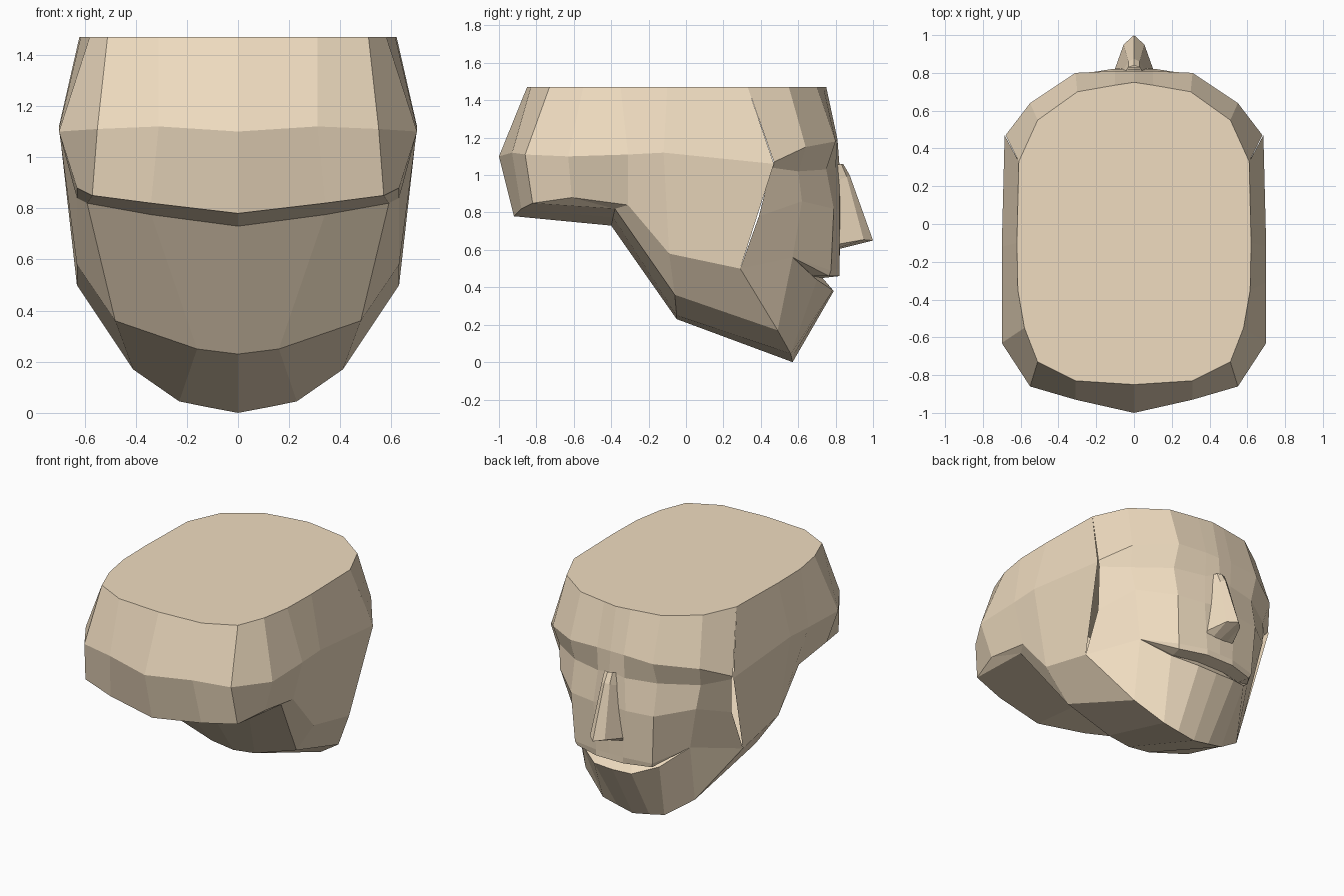
import bpy, bmesh
from mathutils import Vector

if "Cube" in bpy.data.objects:
    bpy.data.objects.remove(bpy.data.objects["Cube"])

skin = bpy.data.materials.new("skin")
skin.diffuse_color = (0.87, 0.72, 0.53, 1)
skin.use_nodes = True
skin.node_tree.nodes["Principled BSDF"].inputs["Base Color"].default_value = skin.diffuse_color
CENTRE = Vector((0, 0.1, 0.85))


def mirrored(name, bm):
    """Clean a half mesh, face it outward and mirror it across x = 0."""
    bmesh.ops.remove_doubles(bm, verts=bm.verts[:], dist=0.002)
    bm.normal_update()
    out = sum(f.normal.dot(f.calc_center_median() - CENTRE) * f.calc_area() for f in bm.faces)
    if out < 0:
        bmesh.ops.reverse_faces(bm, faces=bm.faces[:])
    me = bpy.data.meshes.new(name)
    bm.to_mesh(me)
    bm.free()
    me.materials.append(skin)
    ob = bpy.data.objects.new(name, me)
    bpy.context.collection.objects.link(ob)
    ob.modifiers.new("mirror", 'MIRROR').use_axis[0] = True
    return ob


def patch(name, *rows):
    """Skin a sheet of quads across cross-section rows of equal length."""
    bm = bmesh.new()
    grid = [[bm.verts.new(p) for p in r] for r in rows]
    for a, b in zip(grid, grid[1:]):
        for i in range(len(a) - 1):
            bm.faces.new((a[i], a[i + 1], b[i + 1], b[i]))
    return mirrored(name, bm)


# shared edges
TOP = 1.47
skull_top = [(x, y, TOP) for x, y in ((0, -.85), (.31, -.83), (.51, -.73), (.58, -.55),
                                      (.615, -.35), (.62, -.1), (.61, .33))]
face_top = [(0, .75, TOP), (.1, .735, TOP), (.30, .70, TOP), (.51, .55, TOP), (.61, .33, TOP)]
neck_top = [(0, -.40, .73), (.34, -.39, .775), (.59, -.38, .82)]
jaw_back = (.48, -.06, .36)
jaw_side = (.41, .49, .17)
jaw_hinge = (.63, .29, .50)
mouth_corner = (.43, .57, .56)
lower_lip = [(0, .79, .38), (.14, .785, .385), (.29, .70, .44), mouth_corner]

# skull: back and sides, then the turned-under lower edge
patch("skull",
      skull_top,
      [(0, -1, 1.10), (.31, -.93, 1.12), (.55, -.86, 1.11), (.70, -.63, 1.10),
       (.70, -.31, 1.11), (.70, -.12, 1.12), (.685, .47, 1.06)],
      [(0, -.92, .78), (.34, -.88, .82), (.57, -.82, .85), (.63, -.61, .88),
       (.63, -.31, .84), (.63, -.09, .58), jaw_hinge],
      neck_top + [neck_top[-1], neck_top[-1], jaw_back, jaw_side])

# back of neck and underside of jaw
patch("neck_and_jaw_underside",
      neck_top,
      [(0, -.05, .23), (.16, -.05, .25), jaw_back],
      [(0, .57, 0), (.23, .56, .045), jaw_side])

# chin and front of jaw
patch("chin",
      lower_lip + [jaw_hinge],
      [(0, .57, 0), (.12, .565, .0225), (.23, .56, .045), jaw_side, jaw_hinge])

# face: forehead, brow, eye line, cheek, lip
upper_lip = [(0, .82, .50), (.1, .82, .50), (.29, .775, .49), mouth_corner]
patch("face",
      face_top,
      [(0, .81, 1.19), (.1, .81, 1.19), (.31, .80, 1.18), (.55, .64, 1.15), (.68, .47, 1.07)],
      [(0, .82, 1.06), (.1, .80, 1.03), (.31, .75, 1.03), (.53, .60, 1.02), (.66, .455, 1.04)],
      [(0, .83, .84), (.12, .82, .82), (.31, .79, .82), (.51, .62, .86), (.615, .39, .78)],
      upper_lip + [jaw_hinge])

# mouth: lip edge and slanted opening behind it
patch("mouth",
      upper_lip,
      [(0, .82, .46), (.1, .82, .46), (.28, .765, .46), mouth_corner],
      [(0, .73, .45), (.1, .73, .45), (.26, .68, .46), mouth_corner],
      lower_lip)

# nose: bridge, wings and base
patch("nose",
      [(0, .84, 1.06), (.03, .83, 1.06), (.055, .79, 1.05)],
      [(0, .875, 1.0), (.03, .86, .99), (.065, .80, .97)],
      [(0, 1, .65), (.055, .95, .655), (.105, .81, .63)],
      [(0, .80, .60), (.05, .80, .60), (.105, .81, .61)])

# flat cut crown
bm = bmesh.new()
bm.faces.new([bm.verts.new(p) for p in skull_top + face_top[-2::-1]])
mirrored("crown", bm)
